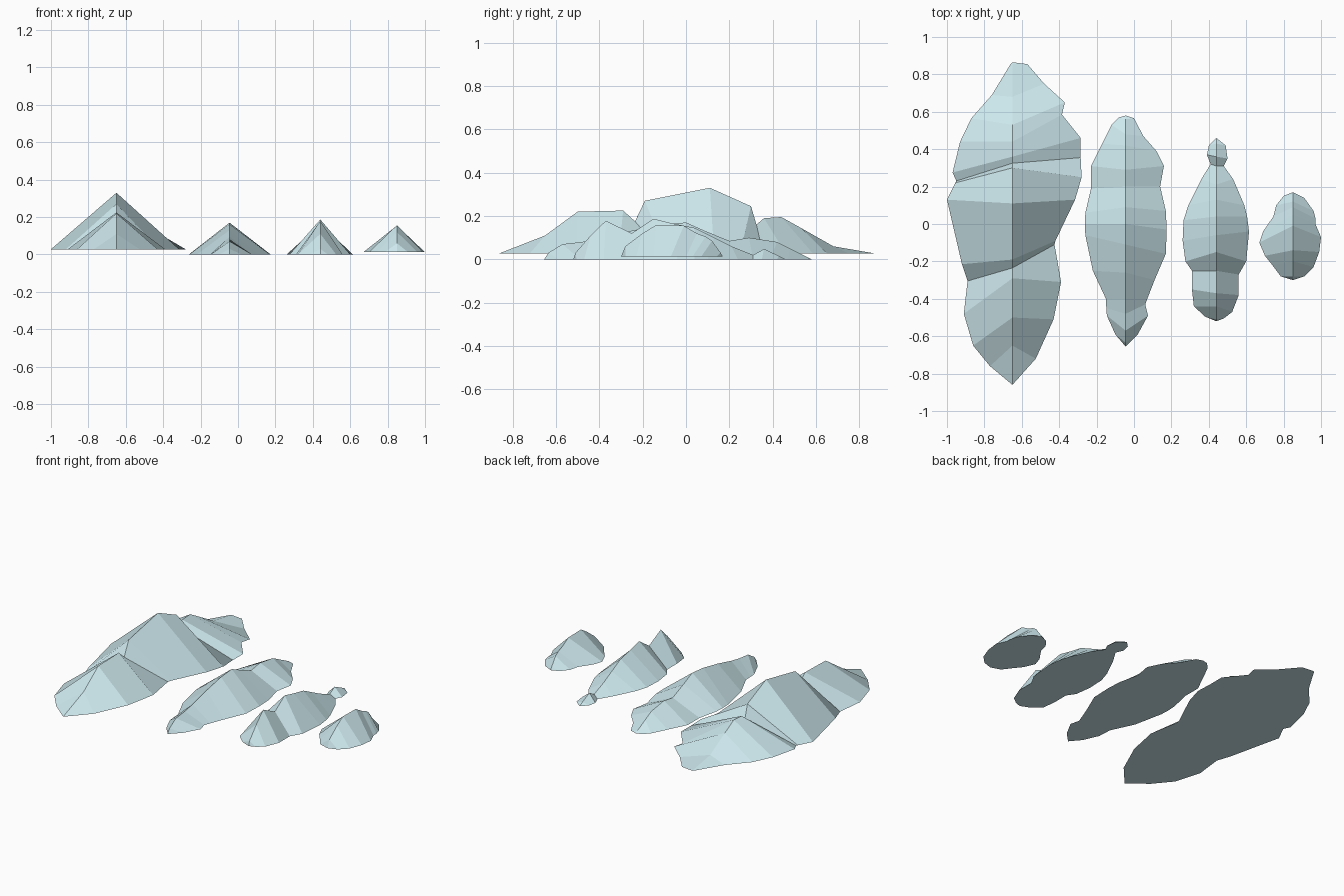
import bpy, bmesh

ice = bpy.data.materials.new("pale_ice")
ice.diffuse_color = (0.62, 0.82, 0.86, 1)


def mound(name, ridge_x, base, front_y, back, rows):
    """Faceted ridge: each row = left x, left y, ridge y, ridge z, right x, right y."""
    bm = bmesh.new()
    tip = bm.verts.new((ridge_x, front_y, base))
    left, top, right = [tip], [tip], [tip]
    for lx, ly, cy, cz, rx, ry in rows:
        left.append(bm.verts.new((lx, ly, base)))
        top.append(bm.verts.new((ridge_x, cy, cz)))
        right.append(bm.verts.new((rx, ry, base)))
    end = bm.verts.new((ridge_x, back, base))
    for line in (left, top, right):
        line.append(end)
    # both slopes, strip by strip
    for i in range(len(top) - 1):
        for side in (left, right):
            corners = [side[i], side[i + 1], top[i + 1], top[i]]
            bm.faces.new(list(dict.fromkeys(corners)))
    # flat underside
    bm.faces.new(left + right[-2:0:-1])
    bmesh.ops.recalc_face_normals(bm, faces=bm.faces)
    mesh = bpy.data.meshes.new(name)
    bm.to_mesh(mesh)
    bm.free()
    mesh.materials.append(ice)
    bpy.context.collection.objects.link(bpy.data.objects.new(name, mesh))


# large triple-peaked mound
mound("large_mound", -0.65, 0.028, -0.86, 0.865, [
    (-.77, -.76, -.65, .11, -.525, -.72), (-.86, -.65, -.50, .22, -.43, -.51),
    (-.91, -.48, -.29, .225, -.39, -.31), (-.89, -.305, -.235, .175, -.425, -.11),
    (-.92, -.215, -.19, .27, -.42, -.09), (-1.0, .13, .11, .33, -.315, .13),
    (-.955, .22, .30, .245, -.28, .25), (-.95, .23, .325, .16, -.285, .355),
    (-.97, .275, .36, .19, -.285, .46), (-.93, .44, .44, .195, -.385, .585),
    (-.87, .565, .53, .145, -.37, .65), (-.76, .69, .68, .06, -.48, .75),
    (-.66, .855, .855, .03, -.57, .855)])

# long medium mound
mound("medium_mound", -0.045, 0.0, -0.655, 0.58, [
    (-.10, -.59, -.635, .03, .02, -.59), (-.145, -.49, -.57, .07, .075, -.49),
    (-.148, -.45, -.48, .08, .06, -.43), (-.15, -.40, -.40, .095, .075, -.39),
    (-.22, -.25, -.26, .13, .11, -.30), (-.26, -.06, -.11, .16, .17, -.16),
    (-.263, .0, .0, .17, .175, -.03), (-.26, .06, .09, .13, .17, .07),
    (-.23, .19, .20, .085, .14, .20), (-.23, .31, .29, .10, .16, .31),
    (-.17, .43, .42, .08, .12, .39), (-.12, .53, .48, .05, .05, .47),
    (-.08, .57, .56, .01, .0, .565)])

# twin-peaked mound with a small rear knob
mound("twin_peak_mound", 0.44, 0.0, -0.52, 0.46, [
    (.38, -.495, -.51, .03, .48, -.505), (.32, -.44, -.44, .11, .525, -.47),
    (.31, -.35, -.37, .178, .56, -.38), (.31, -.25, -.25, .12, .56, -.27),
    (.275, -.20, -.15, .187, .60, -.20), (.26, -.09, -.06, .165, .615, -.04),
    (.265, .02, .04, .145, .605, .04), (.29, .10, .13, .10, .59, .10),
    (.36, .24, .21, .06, .53, .24), (.41, .32, .31, .02, .48, .31),
    (.39, .37, .36, .048, .50, .35), (.40, .42, .43, .015, .49, .42)])

# small rounded mound
mound("small_mound", 0.85, 0.012, -0.30, 0.17, [
    (.785, -.28, -.28, .06, .91, -.28), (.74, -.22, -.20, .12, .96, -.23),
    (.70, -.17, -.14, .157, .99, -.15), (.67, -.10, -.01, .155, 1.0, -.07),
    (.69, -.04, .05, .12, .97, .0), (.745, .04, .09, .105, .97, .03),
    (.76, .10, .12, .085, .96, .07), (.80, .15, .16, .03, .91, .14)])
